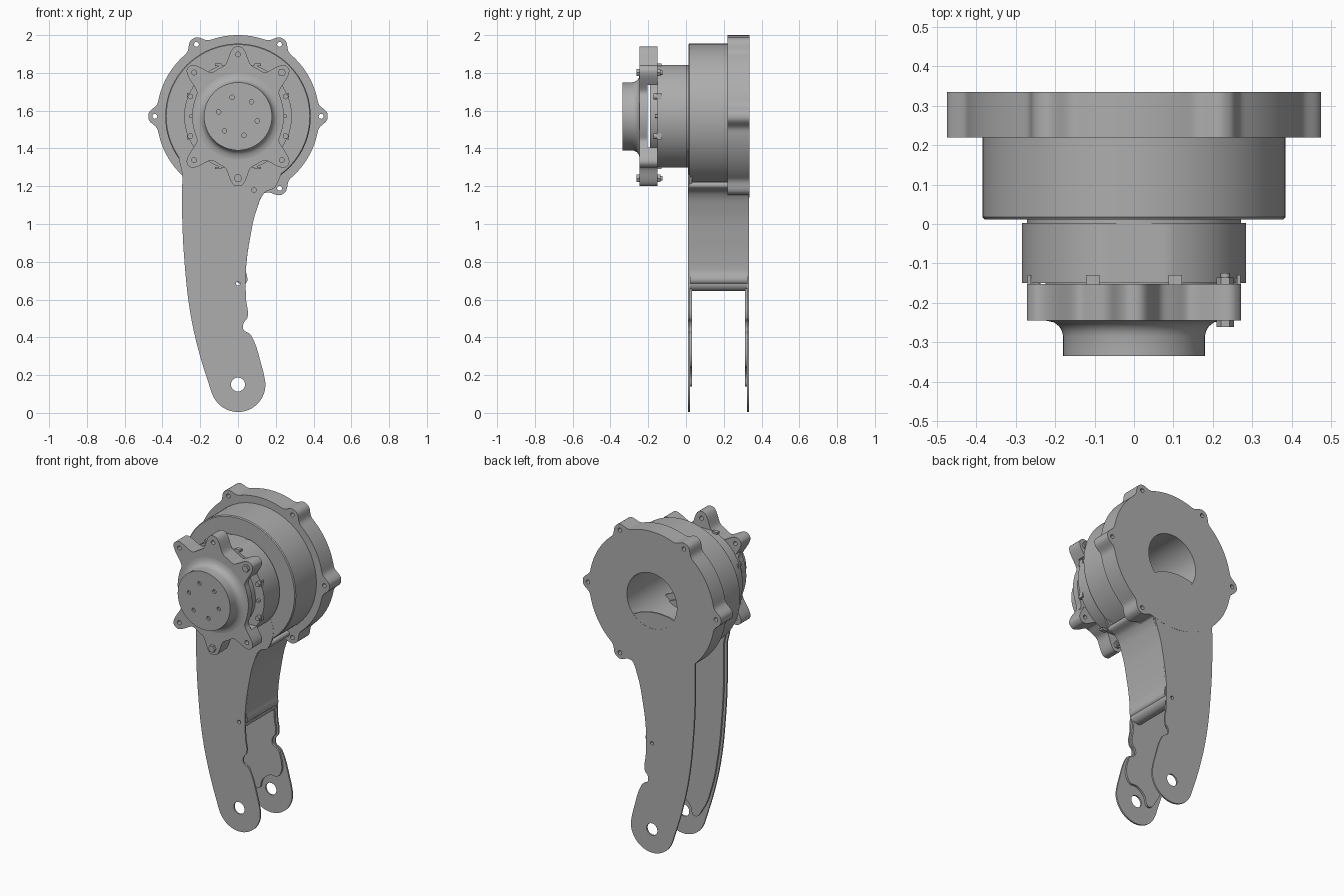
import bpy, bmesh, math
from mathutils import Vector, Matrix

cube = bpy.data.objects.get("Cube")
if cube:
    bpy.data.objects.remove(cube, do_unlink=True)

HUB_Z = 1.57
TAU = math.tau

metal = bpy.data.materials.new("machined grey")
metal.use_nodes = True
GREY = (0.42, 0.42, 0.42, 1)
metal.diffuse_color = GREY
metal.node_tree.nodes["Principled BSDF"].inputs["Base Color"].default_value = GREY


def finish(obj):
    bpy.ops.object.select_all(action='DESELECT')
    obj.select_set(True)
    bpy.context.view_layer.objects.active = obj
    if obj.type == 'CURVE':
        bpy.ops.object.convert(target='MESH')
        obj = bpy.context.object
    obj.data.materials.clear()
    obj.data.materials.append(metal)
    bpy.ops.object.shade_smooth_by_angle(angle=math.radians(32))
    return obj


def circle(x, z, r, n=24):
    return [(x + r * math.cos(TAU * i / n), z + r * math.sin(TAU * i / n)) for i in range(n)]


def polar(r, deg, z=HUB_Z):
    a = math.radians(deg)
    return r * math.cos(a), z + r * math.sin(a)


def plate(name, y0, y1, outlines, smooth_first=False):
    """Extrude x-z outlines from y0 to y1; inner outlines become holes."""
    curve = bpy.data.curves.new(name, 'CURVE')
    curve.dimensions = '2D'
    curve.fill_mode = 'BOTH'
    curve.extrude = (y1 - y0) / 2
    for k, pts in enumerate(outlines):
        if smooth_first and k == 0:
            s = curve.splines.new('BEZIER')
            s.bezier_points.add(len(pts) - 1)
            for bp, p in zip(s.bezier_points, pts):
                bp.co = (*p, 0)
                bp.handle_left_type = bp.handle_right_type = 'AUTO'
            s.resolution_u = 8
        else:
            s = curve.splines.new('POLY')
            s.points.add(len(pts) - 1)
            for sp, p in zip(s.points, pts):
                sp.co = (*p, 0, 1)
        s.use_cyclic_u = True
    obj = bpy.data.objects.new(name, curve)
    bpy.context.collection.objects.link(obj)
    obj.location.y = (y0 + y1) / 2
    obj.rotation_euler.x = math.pi / 2
    return finish(obj)


def lathe(name, profile, closed=False, n=96):
    """Spin (radius, y) points around the hub axis."""
    bm = bmesh.new()
    vs = [bm.verts.new((r, y, HUB_Z)) for r, y in profile]
    edges = [bm.edges.new(p) for p in zip(vs, vs[1:])]
    if closed:
        edges.append(bm.edges.new((vs[-1], vs[0])))
    bmesh.ops.spin(bm, geom=vs + edges, cent=(0, 0, HUB_Z), axis=(0, 1, 0),
                   angle=TAU, steps=n, use_duplicate=False)
    bmesh.ops.remove_doubles(bm, verts=bm.verts, dist=1e-5)
    bmesh.ops.recalc_face_normals(bm, faces=bm.faces)
    mesh = bpy.data.meshes.new(name)
    bm.to_mesh(mesh)
    bm.free()
    obj = bpy.data.objects.new(name, mesh)
    bpy.context.collection.objects.link(obj)
    return finish(obj)


def block(name, size, loc, turn=0):
    bm = bmesh.new()
    bmesh.ops.create_cube(bm, size=1, matrix=Matrix.Translation(loc)
                          @ Matrix.Rotation(turn, 4, 'Y') @ Matrix.Diagonal((*size, 1)))
    mesh = bpy.data.meshes.new(name)
    bm.to_mesh(mesh)
    bm.free()
    obj = bpy.data.objects.new(name, mesh)
    bpy.context.collection.objects.link(obj)
    return finish(obj)


def lobed(base, lobes, tip, width, n=360):
    """Round outline with smooth ears at the given angles."""
    pts = []
    for i in range(n):
        deg = 360 * i / n
        b = base(deg)
        bump = max(math.exp(-(abs((deg - a + 180) % 360 - 180) / width) ** 2.8) for a in lobes)
        pts.append(polar(b + (tip - b) * bump, deg))
    return pts


# Rear flange with five ears and a wide bore
EARS = [0, 60, 120, 180, 300]
BORE = 0.172
ear_holes = [circle(*polar(0.44, a), 0.013, 12) for a in EARS]
plate("rear_flange", 0.22, 0.335,
      [lobed(lambda d: 0.43, EARS, 0.475, 6)] + ear_holes + [circle(0, HUB_Z, BORE, 64)])

# Drum: hollow turned ring with softened front rim
lathe("drum", [(BORE, 0.012), (0.38, 0.012), (0.385, 0.018), (0.385, 0.225), (BORE, 0.225)], True)
lathe("drum_collar", [(BORE, -0.01), (0.272, -0.01), (0.272, 0.014), (BORE, 0.014)], True)

# Motor body: round, trimmed flat at top and bottom
body = [(x, HUB_Z + max(-0.272, min(0.272, z))) for x, z in circle(0, 0, 0.285, 120)]
plate("motor_body", -0.15, 0.002, [body, circle(0, HUB_Z, BORE, 64)])
plate("motor_floor", -0.15, -0.12, [circle(0, HUB_Z, BORE + 0.01, 48), circle(0.06, HUB_Z + 0.05, 0.012, 12)])
plate("circuit_board", -0.19, -0.145, [circle(0, HUB_Z, 0.225, 64)])
for side in (-1, 1):
    for dz in (-0.105, 0.105):
        plate("side_plug", -0.172, -0.14, [circle(side * 0.252, HUB_Z + dz, 0.015, 12)])
    plate("side_pin", -0.165, -0.14, [circle(side * 0.25, HUB_Z, 0.01, 12)])
    for dx in (-0.105, 0.105):
        block("clip", (0.035, 0.025, 0.012), (dx, -0.142, HUB_Z + side * 0.273))
        block("side_clip", (0.01, 0.025, 0.035), (side * 0.266, -0.142, HUB_Z + dx), 0)

# Front cover: two-layer eared plate, open through both sides
COVER = [45, 90, 135, 225, 270, 315]
cover_base = lambda d: 0.243 + 0.037 * abs(math.sin(math.radians(d))) ** 3
cover_outline = lobed(cover_base, COVER, 0.37, 9.5)
bolt_spots = [polar(0.328, a) for a in COVER]
cover_holes = [circle(x, z, 0.013, 12) for x, z in bolt_spots]
plate("cover_plate", -0.245, -0.205, [cover_outline] + cover_holes)
inner = lambda s: [(-0.18, HUB_Z + s * 0.17), (0.18, HUB_Z + s * 0.17)]
for s, name in ((1, "upper_spacer"), (-1, "lower_spacer")):
    rim = [p for p in cover_outline if (p[1] - HUB_Z) * s > 0.165]
    plate(name, -0.206, -0.152, [rim] + [h for h in cover_holes if (h[0][1] - HUB_Z) * s > 0])

# Output hub flaring out of the cover
lathe("hub_flare", [(0, -0.322), (0.18, -0.322), (0.18, -0.285), (0.183, -0.272), (0.19, -0.26),
                    (0.203, -0.25), (0.22, -0.246), (0.235, -0.244)])
plate("hub_face", -0.335, -0.322, [circle(0, HUB_Z, 0.18, 96)]
      + [circle(*polar(0.105, 47 + 60 * k), 0.012, 12) for k in range(6)])

# Cover bolts with hex heads and nuts
for x, z in (bolt_spots[0], bolt_spots[4]):
    plate("bolt_head", -0.262, -0.244, [circle(x, z, 0.022, 6)])
    plate("bolt_shank", -0.25, -0.125, [circle(x, z, 0.012, 12)])
    plate("bolt_nut", -0.153, -0.136, [circle(x, z, 0.022, 6)])

# Leg: curved outline, front and rear cheeks
left_edge = [(-0.295, 1.4), (-0.295, 1.25), (-0.295, 1.02), (-0.282, 0.785), (-0.255, 0.545), (-0.21, 0.335), (-0.155, 0.155)]
foot = [polar(0.145, a, 0.15) for a in range(205, 376, 17)]
knee = [(0.125, 0.25), (0.078, 0.395), (0.062, 0.418), (0.03, 0.44), (0.03, 0.475), (0.05, 0.505)]
back_curve = [(0.043, 0.6), (0.042, 0.76), (0.063, 0.92), (0.1, 1.08), (0.14, 1.165)]
leg_outline = left_edge + foot + knee + back_curve + [(0.2, 1.2), (0.2, 1.4)]
leg_holes = [circle(0, 0.15, 0.037), circle(0, 0.685, 0.011, 12), circle(0.085, 1.18, 0.012, 12)]
for name, y0, y1 in (("front_cheek", 0.011, 0.021), ("rear_cheek", 0.324, 0.334)):
    plate(name, y0, y1, [leg_outline] + leg_holes, True)

# Inner thickening of each cheek, stopping above the foot pivot
rib = ([(x + 0.015, z) for x, z in left_edge[:-1]] + [(-0.14, 0.2), (-0.08, 0.14), (-0.05, 0.2), (0.0, 0.24), (0.06, 0.25)]
       + [(x - 0.012, z) for x, z in knee[1:] + back_curve] + [(0.19, 1.2), (0.19, 1.35)])
for name, y0, y1 in (("front_rib", 0.02, 0.033), ("rear_rib", 0.312, 0.325)):
    plate(name, y0, y1, [rib, leg_holes[1]], True)

# Curved web joining the cheeks, ending in a rounded screw boss
web_edge = [(0.04, 0.685)] + back_curve[1:] + [(0.2, 1.21)]
plate("leg_web", 0.02, 0.325, [web_edge + [(x - 0.045, z + 0.01) for x, z in reversed(web_edge)]], True)
plate("web_boss", 0.02, 0.325, [circle(0, 0.685, 0.041), leg_holes[1]])
